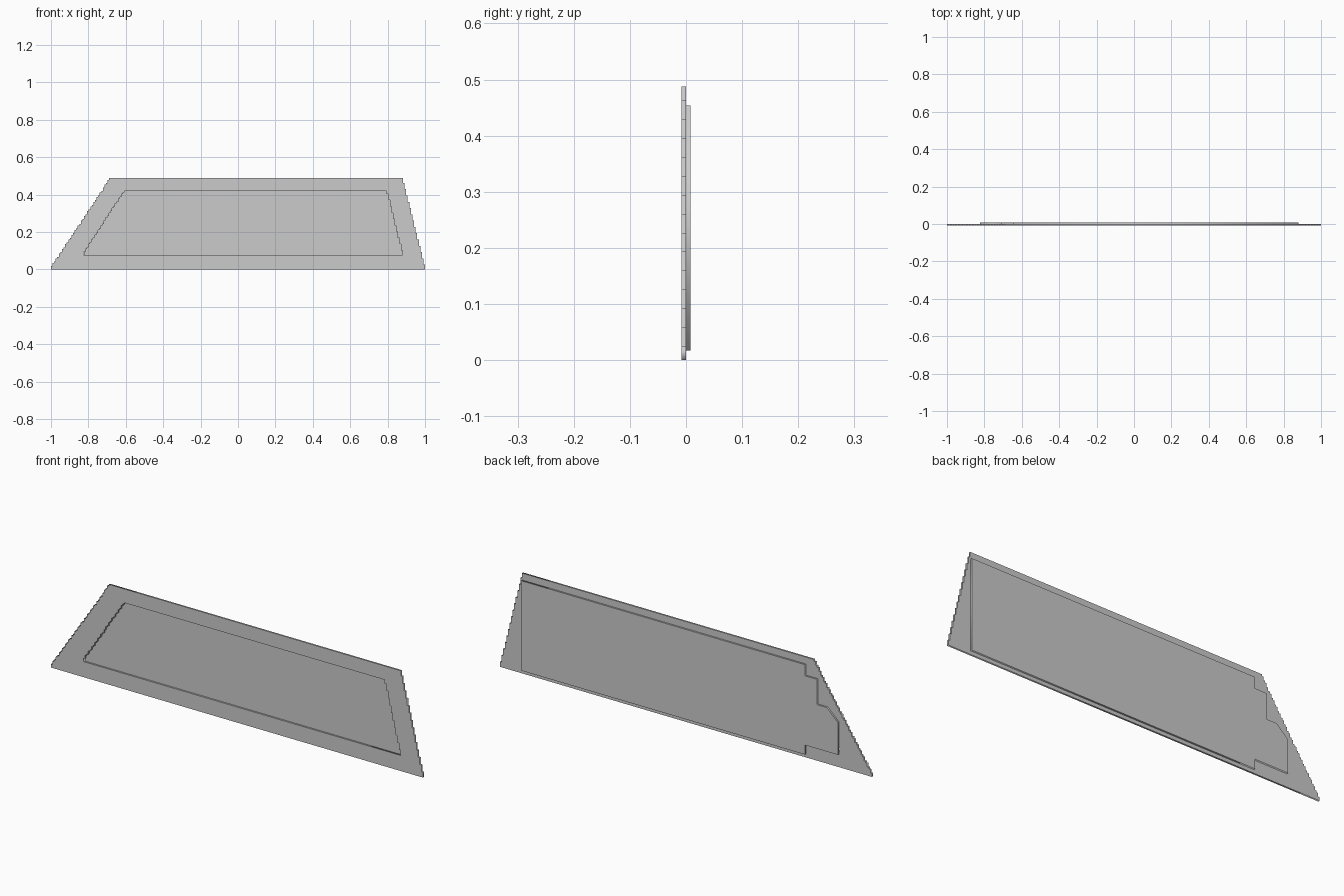
import bpy
from math import pi

if "Cube" in bpy.data.objects:
    bpy.data.objects.remove(bpy.data.objects["Cube"])

S = 2 / 238          # size of one stair step, also the thickness of each layer


def side(x0, row0, row1, col):
    """Stepped edge climbing from row0 to row1; col(row) is the sideways step count."""
    pts = []
    for r in range(row0, row1):
        x = x0 + col(r) * S
        if not pts or abs(pts[-1][0] - x) > 1e-6:
            pts += [(x, r * S), (x, (r + 1) * S)]
        else:
            pts[-1] = (x, (r + 1) * S)
    return pts


def plate(name, loops, y):
    """Flat plate one step thick, cut from closed outlines in the xz plane."""
    cu = bpy.data.curves.new(name, 'CURVE')
    cu.dimensions = '2D'
    cu.fill_mode = 'BOTH'
    cu.extrude = S / 2
    for loop in loops:
        sp = cu.splines.new('POLY')
        sp.points.add(len(loop) - 1)
        for p, (x, z) in zip(sp.points, loop):
            p.co = (x, z, 0, 1)
        sp.use_cyclic_u = True
    ob = bpy.data.objects.new(name, cu)
    bpy.context.collection.objects.link(ob)
    ob.location.y = y
    ob.rotation_euler.x = pi / 2
    bpy.ops.object.select_all(action='DESELECT')
    ob.select_set(True)
    bpy.context.view_layer.objects.active = ob
    bpy.ops.object.convert(target='MESH')
    bpy.ops.object.transform_apply(location=True, rotation=True, scale=True)
    return bpy.context.object


# front frame: slanted stair-stepped outline with a matching opening
outer = (side(1.0, 0, 58, lambda r: -((r + 1) // 4))
         + side(-1.0, 0, 58, lambda r: int(r * 0.66))[::-1])
opening = (side(0.879, 9, 50, lambda r: -((r - 8) // 4))
           + side(-0.825, 9, 50, lambda r: int((r - 9) * 0.65))[::-1])
plate("window_frame", [outer, opening], -S / 2)

# back panel: straight at one end, notched at the other
panel = [(0.88, 0.017), (0.88, 0.454), (-0.645, 0.454), (-0.645, 0.40),
         (-0.71, 0.40), (-0.71, 0.277), (-0.763, 0.277), (-0.823, 0.22),
         (-0.823, 0.063), (-0.645, 0.063), (-0.645, 0.017)]
plate("back_panel", [panel], S / 2)
